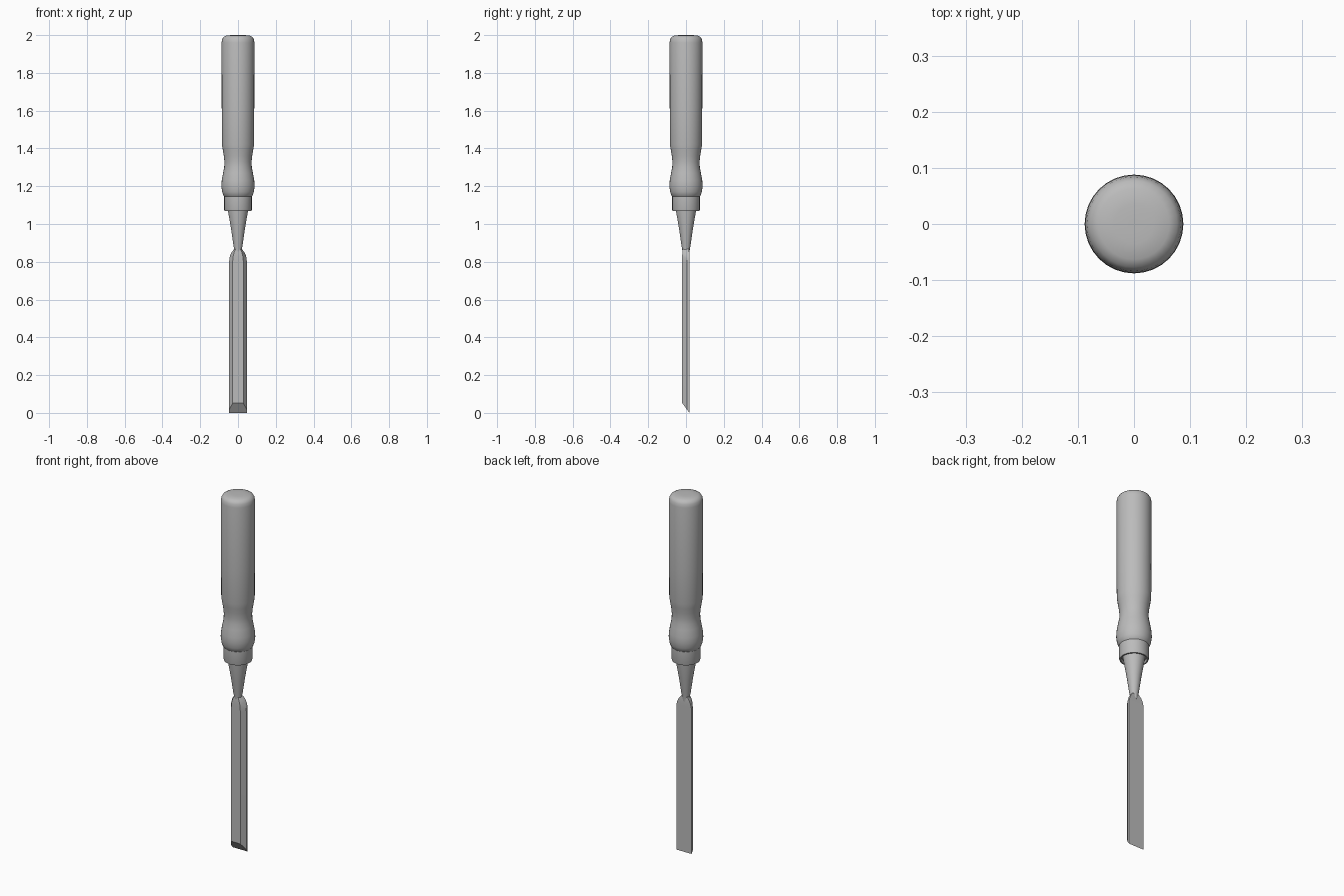
import bpy, bmesh, math

cube = bpy.data.objects.get("Cube")
if cube:
    bpy.data.objects.remove(cube)

grey = bpy.data.materials.new("plain_grey")
grey.use_nodes = True
COLOUR = (0.5, 0.5, 0.5, 1)
grey.diffuse_color = COLOUR
grey.node_tree.nodes["Principled BSDF"].inputs["Base Color"].default_value = COLOUR


def finish(name, bm, angle):
    """Turn a bmesh into a smooth-shaded grey object."""
    bmesh.ops.recalc_face_normals(bm, faces=bm.faces)
    mesh = bpy.data.meshes.new(name)
    bm.to_mesh(mesh)
    bm.free()
    mesh.materials.append(grey)
    obj = bpy.data.objects.new(name, mesh)
    bpy.context.collection.objects.link(obj)
    bpy.ops.object.select_all(action="DESELECT")
    bpy.context.view_layer.objects.active = obj
    obj.select_set(True)
    bpy.ops.object.shade_smooth_by_angle(angle=math.radians(angle))
    return obj


def loft(name, rings, angle):
    """Join rings of points with quads and close both ends."""
    bm = bmesh.new()
    loops = [[bm.verts.new(p) for p in ring] for ring in rings]
    n = len(loops[0])
    for a, b in zip(loops, loops[1:]):
        for i in range(n):
            j = (i + 1) % n
            bm.faces.new((a[i], a[j], b[j], b[i]))
    bm.faces.new(loops[0])
    bm.faces.new(loops[-1])
    return finish(name, bm, angle)


def turned(name, profile, angle=40, sides=32):
    """Lathe a list of (radius, height) points around z."""
    steps = [2 * math.pi * i / sides for i in range(sides)]
    return loft(name, [[(r * math.cos(t), r * math.sin(t), z) for t in steps]
                       for r, z in profile], angle)


# Handle: domed end, long grip, waist and bulb
turned("handle", [
    (0.066, 1.14), (0.077, 1.15), (0.084, 1.17), (0.088, 1.20), (0.086, 1.23),
    (0.079, 1.27), (0.073, 1.30), (0.072, 1.33), (0.075, 1.36), (0.080, 1.39),
    (0.085, 1.42), (0.086, 1.60), (0.087, 1.96), (0.084, 1.978),
    (0.077, 1.99), (0.063, 1.997), (0.035, 2.0), (0.01, 2.0)])

# Ferrule: collar with a shallow recess underneath
turned("ferrule", [
    (0.05, 1.085), (0.062, 1.085), (0.064, 1.07), (0.071, 1.07),
    (0.073, 1.076), (0.073, 1.15), (0.06, 1.155)])

# Tapered socket between ferrule and blade
turned("socket", [
    (0.018, 0.84), (0.020, 0.865), (0.024, 0.885), (0.036, 0.97),
    (0.053, 1.07), (0.054, 1.09)])

# Blade: flat back, bevelled long edges, slanted cutting edge
BACK, SIDE, FRONT = 0.018, 0.006, -0.02


def blade_ring(half, z, slant=0.0, thin=1.0):
    face = half * 0.6
    outline = [(half, BACK), (half, SIDE), (face, FRONT),
               (-face, FRONT), (-half, SIDE), (-half, BACK)]
    return [(x, y * thin, z + slant * (BACK - y) / (BACK - FRONT))
            for x, y in outline]


loft("blade", [
    blade_ring(0.047, 0.0, 0.052), blade_ring(0.047, 0.79),
    blade_ring(0.046, 0.815), blade_ring(0.041, 0.835),
    blade_ring(0.032, 0.853, thin=0.95), blade_ring(0.02, 0.868, thin=0.85)], 30)
